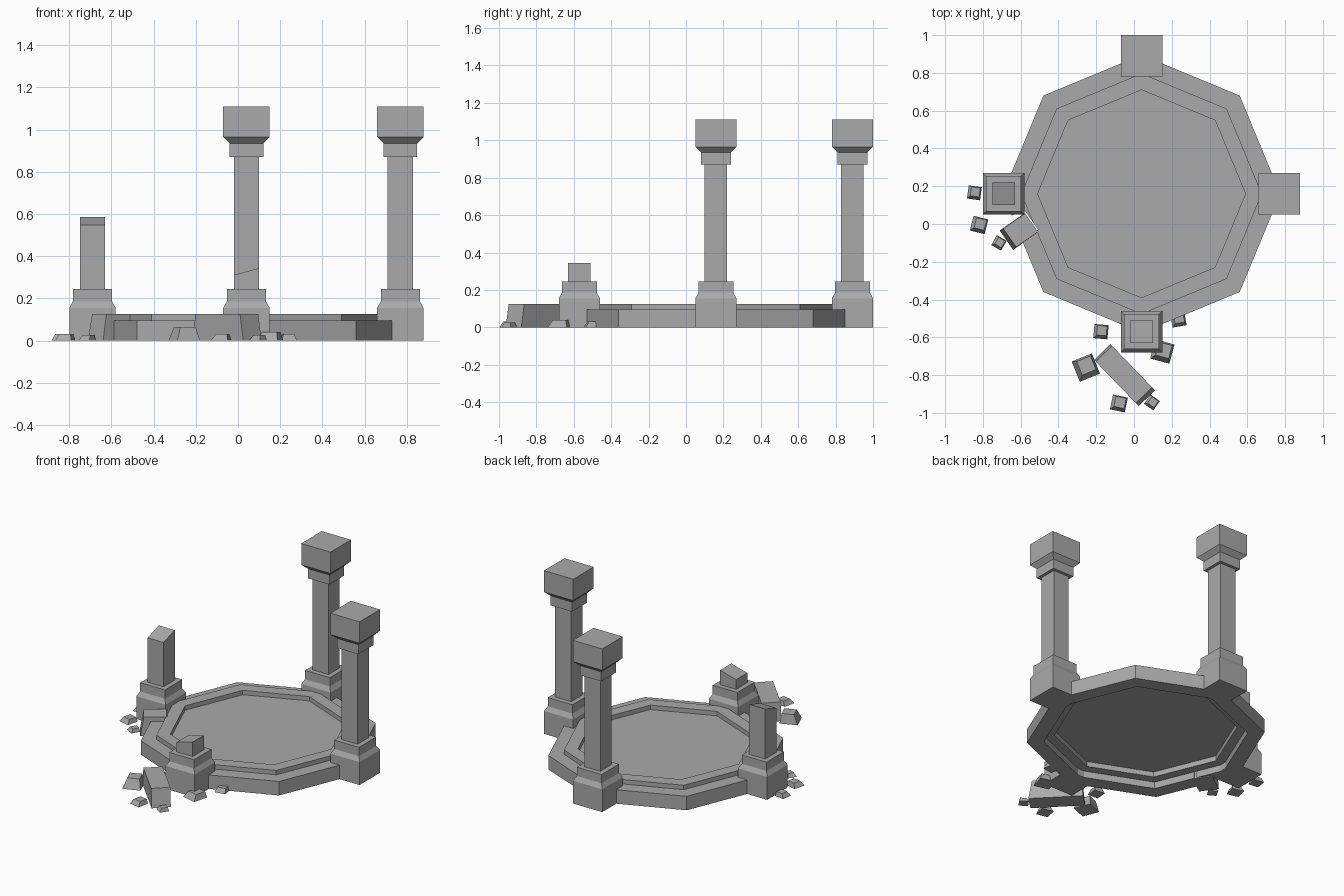
import bpy, bmesh
from math import radians, cos, sin, pi
from mathutils import Vector, Matrix

cube = bpy.data.objects.get("Cube")
if cube:
    bpy.data.objects.remove(cube)

stone = bpy.data.materials.new("grey stone")
stone.use_nodes = True
stone.diffuse_color = (0.4, 0.4, 0.4, 1)
bsdf = next(n for n in stone.node_tree.nodes if n.type == 'BSDF_PRINCIPLED')
bsdf.inputs["Base Color"].default_value = stone.diffuse_color
bsdf.inputs["Roughness"].default_value = 0.9


def finish(bm, name, loc=(0, 0, 0), turn=0):
    bmesh.ops.recalc_face_normals(bm, faces=bm.faces)
    mesh = bpy.data.meshes.new(name)
    bm.to_mesh(mesh)
    bm.free()
    mesh.materials.append(stone)
    ob = bpy.data.objects.new(name, mesh)
    ob.location = loc
    ob.rotation_euler.z = radians(turn)
    bpy.context.collection.objects.link(ob)
    return ob


def loft(profile, sides, start):
    """Stack regular rings of (radius, height), closing both ends."""
    bm = bmesh.new()
    rings = []
    for r, z in profile:
        angles = [start + 2 * pi * i / sides for i in range(sides)]
        rings.append([bm.verts.new((r * cos(a), r * sin(a), z)) for a in angles])
    for a, b in zip(rings, rings[1:]):
        for i in range(sides):
            j = (i + 1) % sides
            bm.faces.new((a[i], a[j], b[j], b[i]))
    bm.faces.new(rings[0])
    bm.faces.new(rings[-1])
    return bm


def block(name, loc, size, top, turn, shift=(0, 0)):
    """Box whose top is scaled by top and moved by shift."""
    bm = bmesh.new()
    bmesh.ops.create_cube(bm, size=1)
    for v in bm.verts:
        up = v.co.z > 0
        v.co.x = v.co.x * size[0] * (top[0] if up else 1) + (shift[0] if up else 0)
        v.co.y = v.co.y * size[1] * (top[1] if up else 1) + (shift[1] if up else 0)
        v.co.z = size[2] if up else 0
    return finish(bm, name, loc, turn)


def pillar(name, x, y, break_point=None, break_normal=None):
    """Square column, optionally snapped off along a slanted plane."""
    profile = [(.11, 0), (.11, .155), (.093, .185), (.093, .245), (.06, .245),
               (.06, .87), (.08, .87), (.08, .935), (.11, .965), (.11, 1.11)]
    bm = loft([(r * 2 ** .5, z) for r, z in profile], 4, pi / 4)
    if break_point:
        cut = bmesh.ops.bisect_plane(bm, geom=bm.verts[:] + bm.edges[:] + bm.faces[:],
                                     plane_co=break_point, plane_no=break_normal,
                                     clear_outer=True)
        bmesh.ops.holes_fill(bm, edges=[e for e in bm.edges if e.is_boundary])
    return finish(bm, name, (x, y, 0))


# Stepped octagonal platform with a sunken floor and hollow underside
centre = Vector((.04, .16, 0))
platform = finish(loft([(.55, .095), (.55, .125), (.637, .125), (.637, .095),
                        (.735, .095), (.735, 0), (.63, 0), (.63, .045),
                        (.565, .045), (.565, .08)], 8, 0), "platform", centre)

# Broken notch in the platform rim and the loose chunk beside it
notch = block("notch_cutter", (-.63, -.03, -.1), (.2, .14, .4), (1, 1), 35)
notch.hide_render = True
notch.hide_set(True)
cut = platform.modifiers.new("notch", 'BOOLEAN')
cut.operation = 'DIFFERENCE'
cut.solver = 'EXACT'
cut.object = notch
block("rim_chunk", (-.61, -.04, 0), (.16, .125, .125), (.88, .95), 35, (.012, 0))

# Four pillars: two whole, two snapped
pillar("back_pillar", .04, .89)
pillar("left_pillar", .77, .16)
pillar("right_broken_pillar", -.69, .16, (0, 0, .566), (0, -.32, 1))
pillar("front_broken_pillar", .04, -.57, (0, 0, .327), (-.27, 0, 1))

# Fallen length of shaft
block("fallen_shaft", (-.05, -.80, 0), (.34, .12, .125), (.9, 1), -46, (-.005, 0))

# Scattered rubble: x, y, width, height, turn
rubble = [(-.255, -.76, .115, .065, 22), (.15, -.675, .105, .04, -15),
          (-.175, -.57, .075, .03, -5), (.235, -.505, .075, .03, 10),
          (-.08, -.95, .08, .03, -12), (.095, -.945, .06, .025, -35),
          (-.845, .165, .07, .03, -8), (-.82, -.005, .08, .03, -14),
          (-.715, -.1, .06, .025, -30)]
for i, (x, y, w, h, turn) in enumerate(rubble):
    block(f"rubble_{i + 1}", (x, y, 0), (w, w, h), (.68, .68), turn, (.06 * w, .08 * w))
